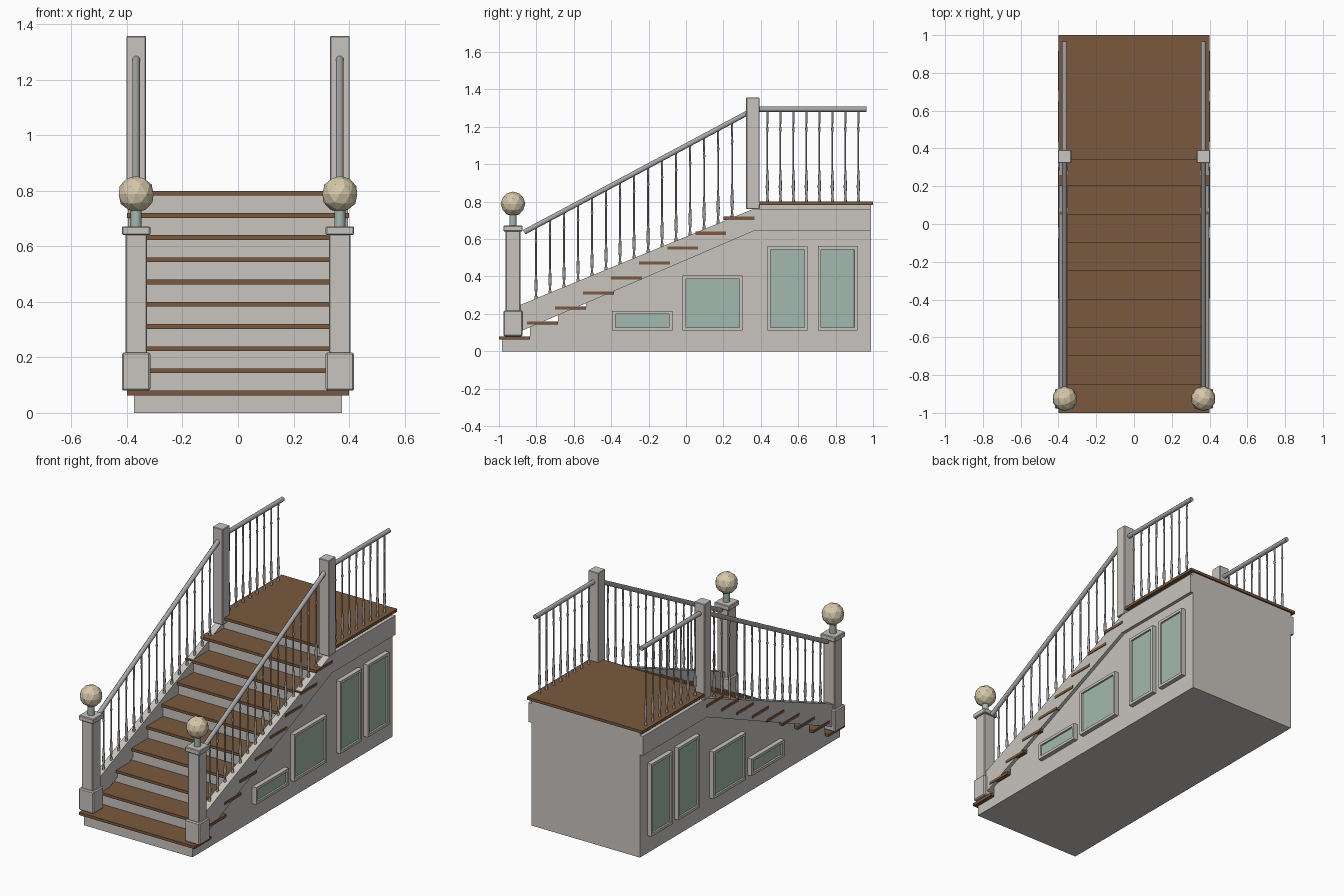
import bpy, bmesh, math
from mathutils import Vector, Matrix

if "Cube" in bpy.data.objects:
    bpy.data.objects.remove(bpy.data.objects["Cube"])


def material(name, rgb):
    m = bpy.data.materials.new(name)
    lin = [((c / 255 + 0.055) / 1.055) ** 2.4 for c in rgb]
    m.diffuse_color = (*lin, 1)
    m.use_nodes = True
    m.node_tree.nodes["Principled BSDF"].inputs["Base Color"].default_value = m.diffuse_color
    return m


STONE = material("pale stone", (200, 196, 190))
WOOD = material("brown wood", (122, 90, 62))
GLASS = material("green panel", (162, 184, 173))
BALL = material("cream ball", (214, 200, 170))
RAIL = material("grey rail", (166, 167, 166))
SIDE = 0.367  # x of posts, rails and balusters


def finish(name, bm, mats, mirror=False, bevel=0, smooth=False):
    bmesh.ops.recalc_face_normals(bm, faces=bm.faces)
    mesh = bpy.data.meshes.new(name)
    bm.to_mesh(mesh)
    bm.free()
    ob = bpy.data.objects.new(name, mesh)
    bpy.context.collection.objects.link(ob)
    for m in mats:
        mesh.materials.append(m)
    if bevel:
        b = ob.modifiers.new("Bevel", 'BEVEL')
        b.width, b.segments = bevel, 1
    if mirror:
        ob.modifiers.new("Mirror", 'MIRROR')
    if smooth:
        bpy.ops.object.select_all(action='DESELECT')
        ob.select_set(True)
        bpy.context.view_layer.objects.active = ob
        bpy.ops.object.shade_smooth_by_angle(angle=math.radians(50))
    return ob


def add_box(bm, x0, x1, y0, y1, z0, z1):
    mid = Vector((x0 + x1, y0 + y1, z0 + z1)) / 2
    scale = Matrix.Diagonal((x1 - x0, y1 - y0, z1 - z0, 1))
    return bmesh.ops.create_cube(bm, size=1, matrix=Matrix.Translation(mid) @ scale)["verts"]


def extrude_profile(bm, pts, x0, x1):
    """Side profile in (y, z), extruded along x."""
    face = bm.faces.new([bm.verts.new((x0, y, z)) for y, z in pts])
    new = bmesh.ops.extrude_face_region(bm, geom=[face])["geom"]
    for v in new:
        if isinstance(v, bmesh.types.BMVert):
            v.co.x = x1


def add_lathe(bm, origin, height, profile, sides=8):
    """Closed turned shape; profile is (radius, fraction of height)."""
    rings = []
    for r, t in profile:
        rings.append([bm.verts.new((origin[0] + r * math.cos(a), origin[1] + r * math.sin(a),
                                    origin[2] + t * height))
                      for a in (math.tau * i / sides for i in range(sides))])
    for a, b in zip(rings, rings[1:]):
        for i in range(sides):
            j = (i + 1) % sides
            bm.faces.new((a[i], a[j], b[j], b[i]))
    bm.faces.new(rings[0])
    bm.faces.new(rings[-1])


def square_post(name, cy, half, z0, z1, bevel):
    bm = bmesh.new()
    add_box(bm, SIDE - half, SIDE + half, cy - half, cy + half, z0, z1)
    return finish(name, bm, [STONE], True, bevel)


# Solid stepped body
STEPS, RISE, RUN = 10, 0.08, 0.15
pts = [(0.99, 0), (-0.985, 0)]
for i in range(STEPS):
    y, top = -0.985 + RUN * i, RISE * (i + 1) - 0.015
    pts += [(y, top), (y + RUN if i < STEPS - 1 else 0.99, top)]
bm = bmesh.new()
extrude_profile(bm, pts, -0.375, 0.375)
finish("stair_body", bm, [STONE])

# Wooden treads and landing board
bm = bmesh.new()
for i in range(STEPS):
    y, top = -1 + RUN * i, RISE * (i + 1)
    last = i == STEPS - 1
    add_box(bm, -0.4, 0.4, y - (0.008 if last else 0), 1 if last else y + 0.165, top - 0.017, top)
finish("treads", bm, [WOOD])

# Side stringers
bm = bmesh.new()
extrude_profile(bm, [(-0.9, 0.1), (0.36, 0.642), (0.99, 0.642), (0.99, 0.762),
                     (0.362, 0.762), (-0.9, 0.242)], 0.352, 0.396)
finish("stringers", bm, [STONE], True)

# Framed side panels with recessed green centres
bm = bmesh.new()
for y0, y1, z1 in [(-0.395, -0.073, 0.216), (-0.018, 0.303, 0.404),
                   (0.435, 0.65, 0.562), (0.705, 0.917, 0.562)]:
    verts = add_box(bm, 0.37, 0.403, y0, y1, 0.11, z1)
    outer = max({f for v in verts for f in v.link_faces}, key=lambda f: f.calc_center_median().x)
    bmesh.ops.inset_region(bm, faces=[outer], thickness=0.024, depth=0)
    bmesh.ops.inset_region(bm, faces=[outer], thickness=0.001, depth=-0.01)
    outer.material_index = 1
finish("side_panels", bm, [STONE, GLASS], True)

# Newel posts at the foot
NY = -0.925
square_post("newel_base", NY, 0.051, 0.08, 0.218, 0.006)
square_post("newel_shaft", NY, 0.039, 0.2, 0.65, 0.004)
square_post("newel_cap", NY, 0.051, 0.641, 0.672, 0.004)
bm = bmesh.new()
add_lathe(bm, (SIDE, NY, 0.665), 0.08, [(0.02, 0), (0.02, 1)], 12)
finish("newel_neck", bm, [GLASS], True, smooth=True)
bm = bmesh.new()
bmesh.ops.create_icosphere(bm, subdivisions=2, radius=0.066,
                           matrix=Matrix.Translation((SIDE, NY, 0.788)))
finish("newel_ball", bm, [BALL], True)

# Tall posts at the landing
square_post("landing_post", 0.357, 0.035, 0.76, 1.358, 0.003)

# Handrails
bm = bmesh.new()
for a, b in [((-0.865, 0.637), (0.345, 1.283)), ((0.36, 1.294), (0.965, 1.294))]:
    a, b = Vector((SIDE, *a)), Vector((SIDE, *b))
    turn = (b - a).to_track_quat('Z', 'X').to_matrix().to_4x4()
    turn = turn @ Matrix.Rotation(math.pi / 8, 4, 'Z')
    bmesh.ops.create_cone(bm, cap_ends=True, segments=8, radius1=0.0145, radius2=0.0145,
                          depth=(b - a).length, matrix=Matrix.Translation((a + b) / 2) @ turn)
finish("handrails", bm, [RAIL], True, smooth=True)

# Turned balusters, on the slope and on the landing
TURNED = [(0.008, 0), (0.008, 0.03), (0.005, 0.06), (0.009, 0.17), (0.006, 0.30), (0.0045, 0.36),
          (0.0045, 0.76), (0.007, 0.79), (0.0045, 0.82), (0.006, 1)]
bm = bmesh.new()
for i in range(15):
    y = -0.802 + 0.0749 * i
    foot = 0.242 + (y + 0.9) * 0.412 - 0.005
    top = 0.637 + (y + 0.865) * 0.534
    add_lathe(bm, (SIDE, y, foot), top - foot, TURNED)
for i in range(8):
    add_lathe(bm, (SIDE, 0.435 + 0.0695 * i, 0.795), 0.495, TURNED)
finish("balusters", bm, [RAIL], True, smooth=True)
